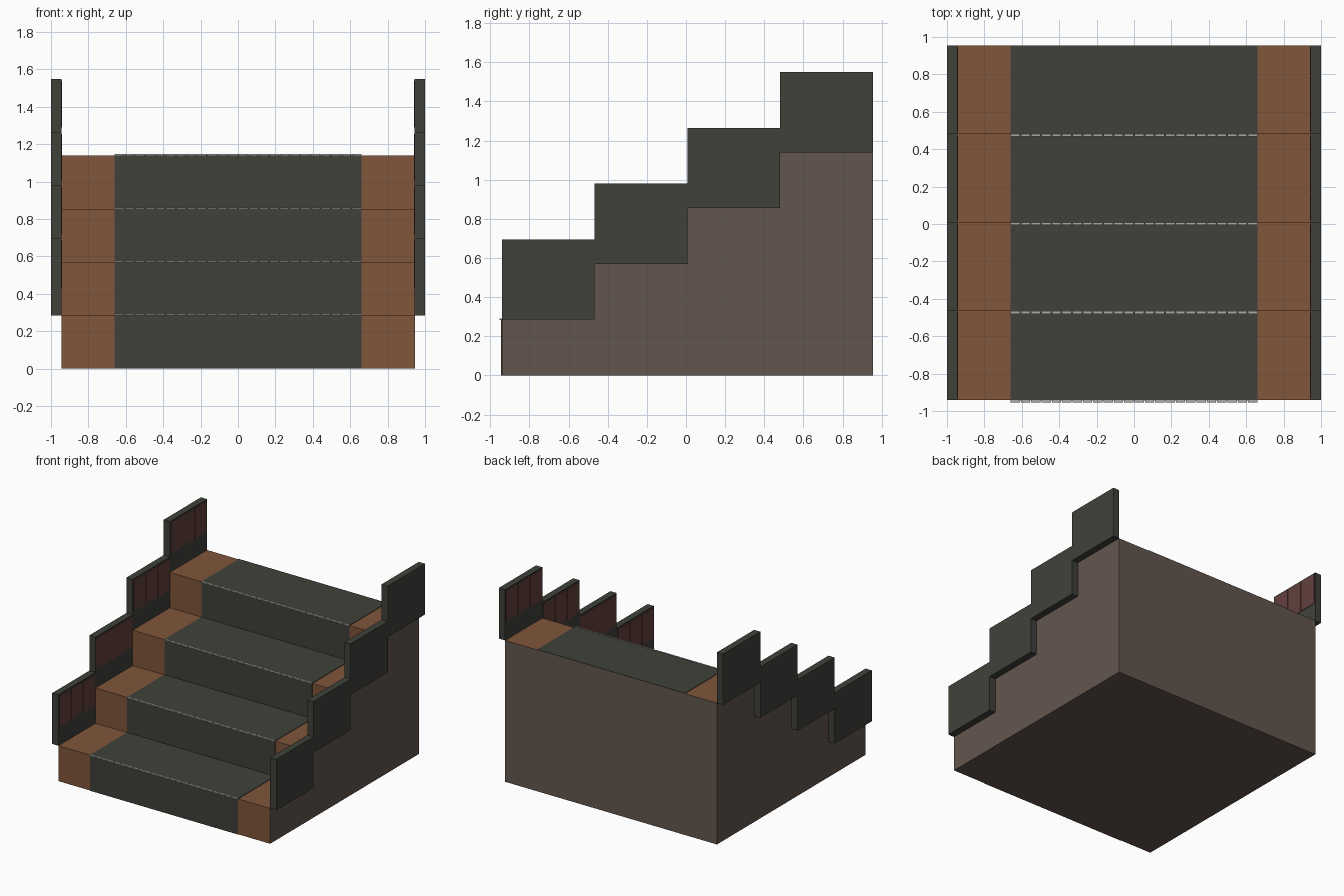
import bpy
import bmesh

cube = bpy.data.objects.get("Cube")
if cube:
    bpy.data.objects.remove(cube, do_unlink=True)


def material(name, rgb):
    m = bpy.data.materials.new(name)
    m.use_nodes = True
    m.diffuse_color = (*rgb, 1)
    m.node_tree.nodes["Principled BSDF"].inputs["Base Color"].default_value = (*rgb, 1)
    return m


WALL = material("grey brown wall", (0.127, 0.093, 0.076))
WOOD = material("orange brown wood", (0.216, 0.092, 0.044))
DARK = material("dark charcoal", (0.050, 0.053, 0.042))
RED = material("dull red", (0.122, 0.052, 0.047))
PALE = material("pale grey", (0.40, 0.40, 0.38))

STEPS = 4
RISE = 0.285
FRONT, BACK = -0.94, 0.955
GOING = (BACK - FRONT) / STEPS
HALF = 0.945        # half width of the stair body
RUNNER = 0.66       # half width of the carpet
LIFT = 0.004        # carpet and plate thickness


def finish(name, bm, mats):
    bmesh.ops.recalc_face_normals(bm, faces=bm.faces)
    mesh = bpy.data.meshes.new(name)
    bm.to_mesh(mesh)
    bm.free()
    for m in mats:
        mesh.materials.append(m)
    ob = bpy.data.objects.new(name, mesh)
    bpy.context.collection.objects.link(ob)
    return ob


def extrude_profile(name, points, x0, x1, mats):
    """Extrude a closed (y, z) outline along x."""
    bm = bmesh.new()
    face = bm.faces.new([bm.verts.new((x0, y, z)) for y, z in points])
    out = bmesh.ops.extrude_face_region(bm, geom=[face])
    moved = [v for v in out["geom"] if isinstance(v, bmesh.types.BMVert)]
    bmesh.ops.translate(bm, verts=moved, vec=(x1 - x0, 0, 0))
    return finish(name, bm, mats)


def box(name, x, y, z, mat):
    return extrude_profile(name, [(y[0], z[0]), (y[1], z[0]), (y[1], z[1]), (y[0], z[1])],
                           x[0], x[1], [mat])


def stair_line(off=0):
    """Zigzag of risers and treads, pushed outward by off."""
    line = [(FRONT - off, 0)]
    for i in range(STEPS):
        y, z = FRONT + i * GOING - off, (i + 1) * RISE + off
        end = BACK if i == STEPS - 1 else y + GOING
        line += [(y, z), (end, z)]
    return line


# Stair body: wood on treads and risers, plain walls elsewhere
body = extrude_profile("stair_body", stair_line() + [(BACK, 0)], -HALF, HALF, [WALL, WOOD])
for p in body.data.polygons:
    p.material_index = int(p.normal.z > 0.5 or p.normal.y < -0.5)

# Carpet runner over the middle of the steps
extrude_profile("carpet_runner", stair_line(LIFT) + stair_line()[::-1], -RUNNER, RUNNER, [DARK])

for i in range(STEPS):
    y0, z0 = FRONT + i * GOING, (i + 1) * RISE

    # Dashed pale nosing along each step edge
    dash = box(f"step_nosing_{i + 1}", (-RUNNER, -RUNNER + 0.05),
               (y0 - 0.014, y0 - 0.002), (z0 - 0.002, z0 + 0.007), PALE)
    arr = dash.modifiers.new("dashes", "ARRAY")
    arr.count = 24
    arr.use_relative_offset = False
    arr.use_constant_offset = True
    arr.constant_offset_displace = ((2 * RUNNER - 0.05) / 23, 0, 0)

    # Red plates on the inner face of each side panel
    for side, s in (("left", 1), ("right", -1)):
        width = (GOING - 0.016) / 3
        for k in range(3):
            y = y0 + 0.008 + k * width
            box(f"{side}_red_plate_{i + 1}_{k + 1}", (s * HALF, s * (HALF - LIFT)),
                (y + 0.002, y + width - 0.002), (z0 + 0.15, z0 + 0.40), RED)

# Stepped side parapets
RAIL = 0.41
lower = stair_line()[1:]
upper = [(y, z + RAIL) for y, z in lower]
for side, s in (("left", 1), ("right", -1)):
    extrude_profile(f"{side}_parapet", upper + lower[::-1], s * HALF, s * 1.0, [DARK])
